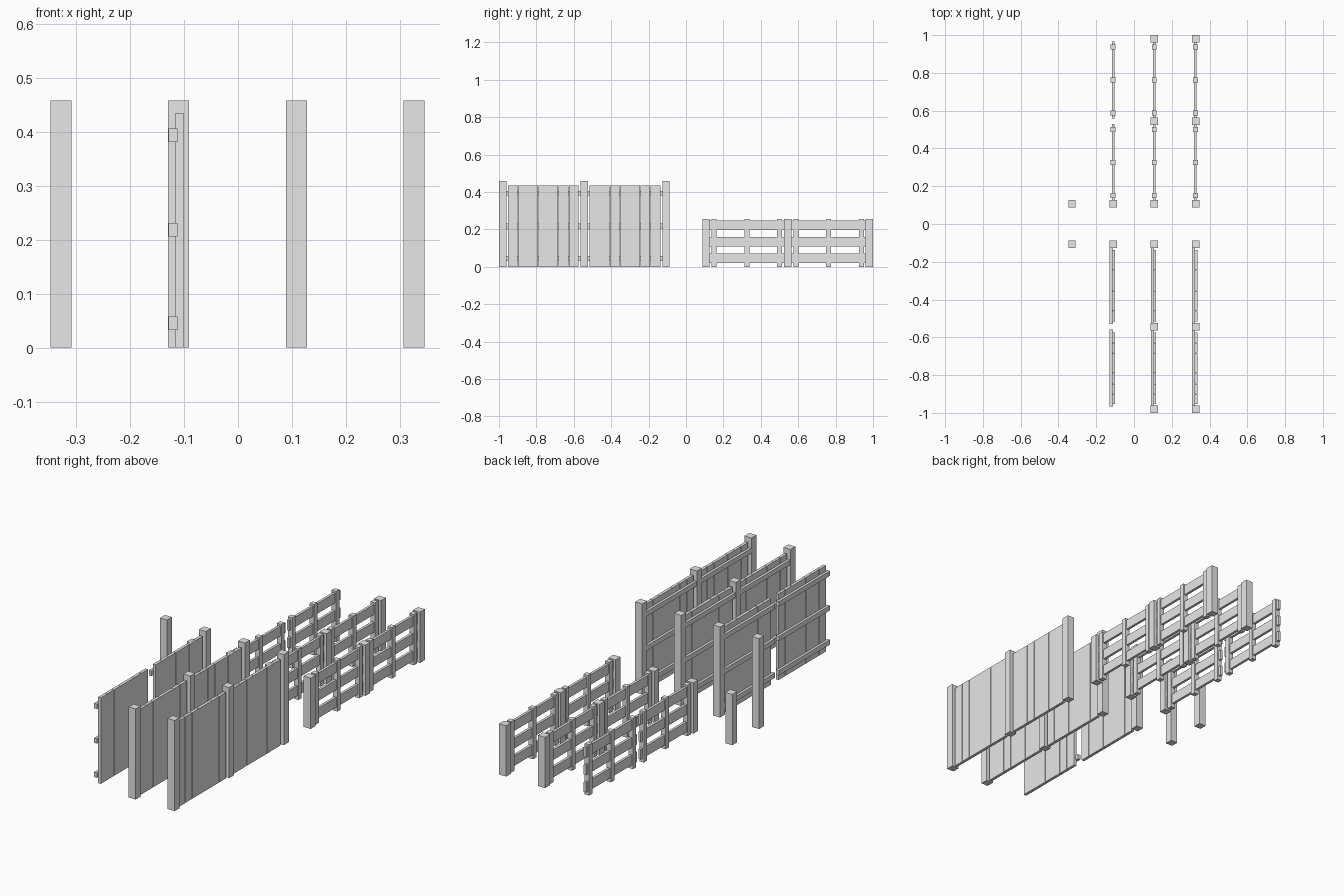
import bpy

cube = bpy.data.objects.get("Cube")
if cube:
    bpy.data.objects.remove(cube, do_unlink=True)

# Single plain material
grey = bpy.data.materials.new("light grey")
grey.use_nodes = True
colour = (0.8, 0.8, 0.8, 1)
grey.diffuse_color = colour
grey.node_tree.nodes["Principled BSDF"].inputs["Base Color"].default_value = colour


def box(name, x, y, z, parent=None):
    """Box filling the (low, high) range given on each axis."""
    bpy.ops.mesh.primitive_cube_add(size=1, location=[sum(r) / 2 for r in (x, y, z)])
    ob = bpy.context.object
    ob.name = name
    ob.scale = [r[1] - r[0] for r in (x, y, z)]
    bpy.ops.object.transform_apply(location=False, rotation=False, scale=True)
    ob.data.materials.append(grey)
    return ob


def span(centre, half):
    return (centre - half, centre + half)


POST_HALF = 0.0195
TALL, LOW = 0.458, 0.257
POST_Y = (0.107, 0.544, 0.9805)
PANEL_Y = (0.3255, 0.7625)
RAIL_HALF = 0.204


def post(x, y):
    tall = y < 0
    box("tall_post" if tall else "low_post", span(x, POST_HALF),
        span(y, POST_HALF), (0, TALL if tall else LOW))


def board_panel(x, y):
    """Upright boards carried on three rails."""
    for z in (0.045, 0.218, 0.393):
        box("board_rail", (x - 0.0185, x - 0.0025), span(y, RAIL_HALF), span(z, 0.0125))
    count, half, gap = 7, 0.19, 0.002
    step = 2 * half / count
    for i in range(count):
        start = y - half + i * step
        # The two middle boards butt together
        end = start + step - (0 if i == 3 else gap)
        box("board", (x - 0.006, x + 0.009), (start, end), (0, 0.435))


def slat_panel(x, y):
    """Three wide slats joined by three uprights."""
    for z in (0.045, 0.133, 0.222):
        box("slat", span(x - 0.001, 0.0065), span(y, RAIL_HALF), span(z, 0.0255))
    for offset in (-0.175, 0, 0.175):
        box("upright", span(x - 0.001, 0.0125), span(y + offset, 0.013), (0, LOW))


# Rows: lone posts, panels with one end post, and two full runs
rows = ((-0.328, 1, False), (-0.11, 1, True), (0.108, 3, True), (0.326, 3, True))
for x, post_count, has_panels in rows:
    for side in (-1, 1):
        for y in POST_Y[:post_count]:
            post(x, side * y)
        if has_panels:
            for y in PANEL_Y:
                (board_panel if side < 0 else slat_panel)(x, side * y)
